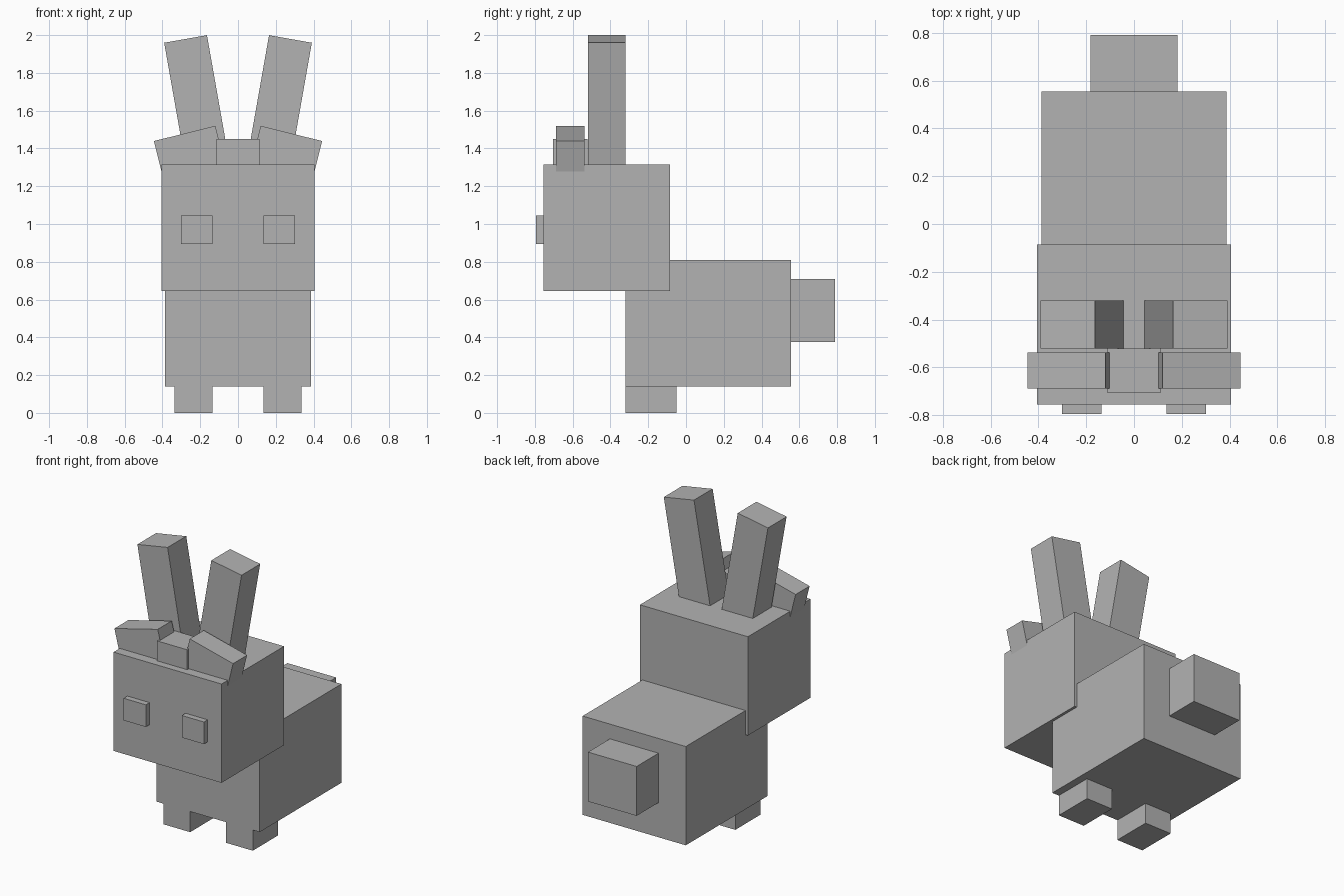
import bpy
import math

cube = bpy.data.objects.get("Cube")
if cube:
    bpy.data.objects.remove(cube, do_unlink=True)

# Single plain grey material
grey = bpy.data.materials.new("plain_grey")
grey.use_nodes = True
GREY = (0.45, 0.45, 0.45, 1)
grey.diffuse_color = GREY
grey.node_tree.nodes["Principled BSDF"].inputs["Base Color"].default_value = GREY


def box(name, centre, size, tilt=0):
    """Flat-sided block, optionally tilted sideways by some degrees."""
    bpy.ops.mesh.primitive_cube_add(size=1, location=centre)
    ob = bpy.context.object
    ob.name = name
    ob.scale = size
    ob.rotation_euler.y = math.radians(tilt)
    ob.data.materials.append(grey)
    return ob


def pair(name, centre, size, tilt=0):
    """Matching blocks on the left (+x) and right (-x)."""
    x, y, z = centre
    box("left_" + name, (x, y, z), size, tilt)
    box("right_" + name, (-x, y, z), size, -tilt)


# Body, head and tail
box("body", (0, 0.1175, 0.475), (0.774, 0.875, 0.67))
box("head", (0, -0.42, 0.98), (0.81, 0.67, 0.67))
box("tail", (0, 0.6725, 0.5425), (0.365, 0.235, 0.335))

# Feet and eyes
pair("foot", (0.235, -0.185, 0.07), (0.2, 0.27, 0.14))
pair("eye", (0.218, -0.77, 0.97), (0.166, 0.05, 0.15))

# Ears leaning outwards
pair("ear", (0.215, -0.42, 1.625), (0.23, 0.2, 0.72), 10)

# Bow: central knot with two drooping loops
box("bow_knot", (0, -0.6135, 1.375), (0.225, 0.183, 0.15))
pair("bow_loop", (0.2585, -0.6135, 1.3825), (0.335, 0.15, 0.2), 14)
